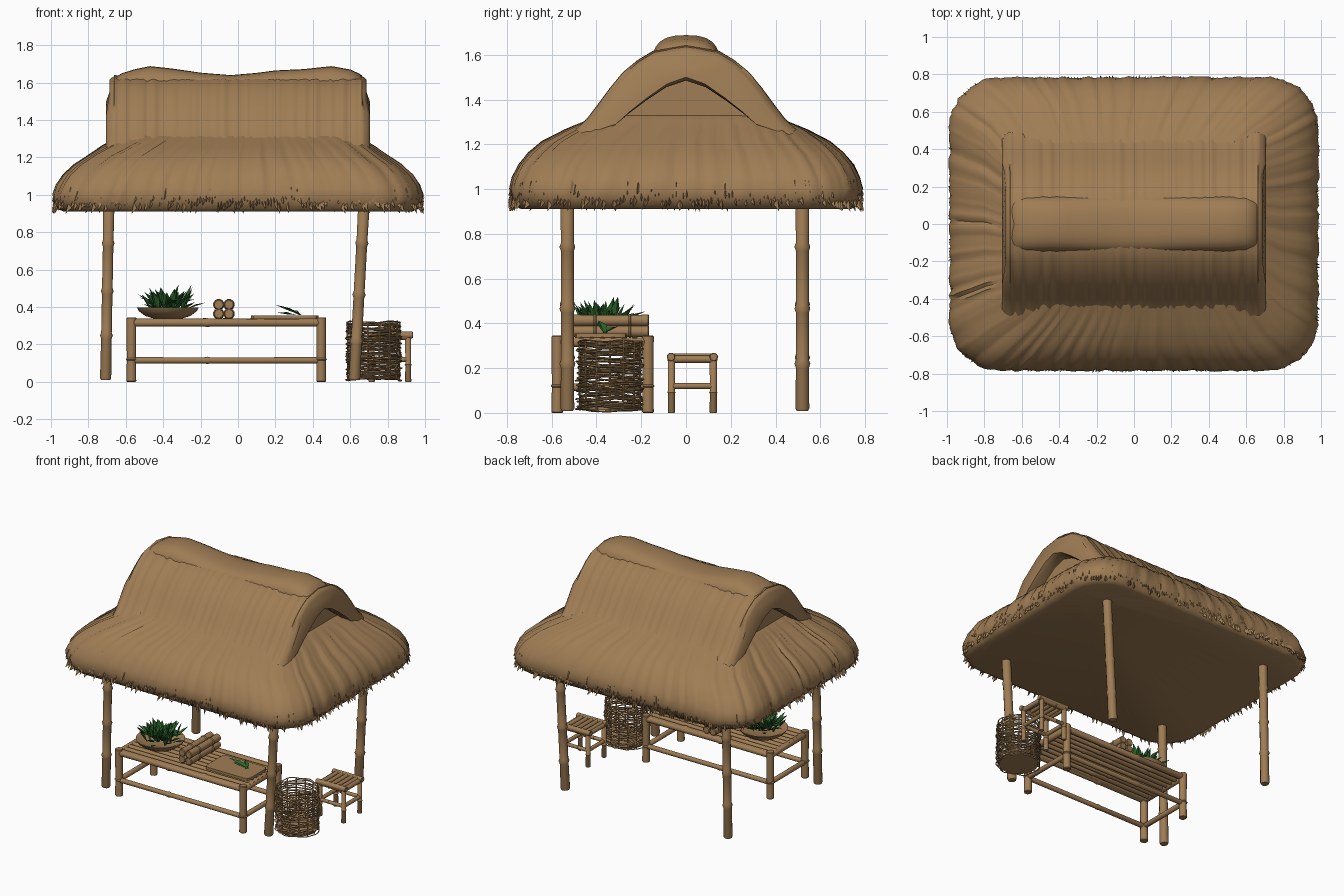
import bpy, bmesh, math, random
from mathutils import Vector

if "Cube" in bpy.data.objects:
    bpy.data.objects.remove(bpy.data.objects["Cube"])
random.seed(4)
R = random.uniform


def material(name, rgb):
    m = bpy.data.materials.new(name)
    m.diffuse_color = (*rgb, 1)
    m.use_nodes = True
    m.node_tree.nodes["Principled BSDF"].inputs["Base Color"].default_value = m.diffuse_color
    return m


TAN = material("straw tan", (0.35, 0.205, 0.09))
GREEN = material("leaf green", (0.025, 0.13, 0.025))


def finish(bm, name, mat, angle=40):
    bmesh.ops.recalc_face_normals(bm, faces=bm.faces)
    me = bpy.data.meshes.new(name)
    bm.to_mesh(me)
    bm.free()
    me.materials.append(mat)
    me.shade_smooth()
    me.set_sharp_from_angle(angle=math.radians(angle))
    ob = bpy.data.objects.new(name, me)
    bpy.context.collection.objects.link(ob)
    return ob


def loft(bm, rings, cyclic=False):
    """Skin a list of closed cross-sections; cap the ends unless cyclic."""
    vs = [[bm.verts.new(p) for p in r] for r in rings]
    n = len(vs[0])
    pairs = list(zip(vs, vs[1:])) + ([(vs[-1], vs[0])] if cyclic else [])
    for a, b in pairs:
        for i in range(n):
            j = (i + 1) % n
            bm.faces.new((a[i], a[j], b[j], b[i]))
    if not cyclic:
        bm.faces.new(vs[0])
        bm.faces.new(vs[-1])


def circle(r, z, cx=0, cy=0, n=28):
    return [(cx + r * math.cos(i * math.tau / n), cy + r * math.sin(i * math.tau / n), z) for i in range(n)]


def rod(bm, p, q, r, nodes=(), n=12):
    """Cane between two points, with swollen joints at the given fractions."""
    p, q = Vector(p), Vector(q)
    d = q - p
    u = d.orthogonal().normalized()
    w = d.normalized().cross(u)
    prof = [(0, .85), (.012, 1)]
    for t in nodes:
        prof += [(t - .018, .94), (t, 1.14), (t + .018, .94)]
    prof += [(.988, 1), (1, .85)]
    loft(bm, [[p + d * t + (u * math.cos(i * math.tau / n) + w * math.sin(i * math.tau / n)) * r * s
               for i in range(n)] for t, s in prof])


def rods(name, items):
    bm = bmesh.new()
    for it in items:
        rod(bm, *it)
    return finish(bm, name, TAN)


def round_rect(hx, hy, r, n):
    """n evenly spaced points (x, y) on a rounded rectangle."""
    a, b, c = 2 * (hx - r), 2 * (hy - r), r * math.pi / 2
    segs = [(b, hx, 0, 0), (c, hx - r, hy - r, 0), (a, 0, hy, 1), (c, r - hx, hy - r, 1),
            (b, -hx, 0, 2), (c, r - hx, r - hy, 2), (a, 0, -hy, 3), (c, hx - r, r - hy, 3)]
    total, out = 2 * (a + b + 2 * c), []
    for i in range(n):
        s = total * i / n
        for k, (length, x, y, q) in enumerate(segs):
            if s <= length or k == 7:
                break
            s -= length
        ang = q * math.pi / 2
        if k % 2:
            ang += s / r
            out.append((x + r * math.cos(ang), y + r * math.sin(ang)))
        else:
            o = s - length / 2
            out.append((x - math.sin(ang) * o, y + math.cos(ang) * o))
    return out


# Lower hipped thatch skirt with rippled strands
N = 280
rip = [R(-1, 1) for _ in range(N)]
skirt = [(.93, .735, .91, .24), (.96, .76, .925, .25), (.98, .775, .96, .26), (.985, .785, 1.0, .27),
         (.968, .772, 1.05, .27), (.93, .745, 1.105, .26), (.87, .70, 1.16, .25), (.795, .64, 1.21, .23),
         (.72, .54, 1.262, .2), (.65, .45, 1.305, .16), (.58, .34, 1.36, .12)]
bm = bmesh.new()
rings = []
for k, (hx, hy, z, r) in enumerate(skirt):
    amp = .006 if 0 < k < 9 else 0
    rings.append([(x * (1 + amp * (rip[i] + R(-.5, .5))), y * (1 + amp * (rip[i] + R(-.5, .5))),
                   z + amp * rip[i] * .8) for i, (x, y) in enumerate(round_rect(hx, hy, r, N))])
loft(bm, rings)
finish(bm, "thatch_skirt", TAN, 60)

# Ragged straw tufts around the eave
bm = bmesh.new()
for x, y in round_rect(.965, .765, .26, 420):
    z = R(.925, 1.01)
    out = Vector((x, y, 0)).normalized()
    side = Vector((-out.y, out.x, 0)) * R(.006, .014)
    c = Vector((x, y, z))
    tip = c + out * R(.015, .032) + Vector((0, 0, -R(.015, .04)))
    tip.z = max(tip.z, .9)
    base = [c - side, c + side, c + Vector((0, 0, .035)) + out * .01]
    v = [bm.verts.new(p) for p in base + [tip]]
    for f in ((0, 1, 2), (0, 1, 3), (1, 2, 3), (2, 0, 3)):
        bm.faces.new([v[i] for i in f])
finish(bm, "eave_tufts", TAN, 30)

# Upper gable thatch: arched slab run along x, rounded at its ends
outer = [(.49, 1.265), (.44, 1.31), (.39, 1.375), (.335, 1.45), (.277, 1.52), (.21, 1.575), (.143, 1.615), (0, 1.64)]
inner = [(.33, 1.275), (.26, 1.335), (.18, 1.395), (.09, 1.455), (0, 1.485)]
arch = outer + [(-y, z) for y, z in outer[-2::-1]] + [(-y, z) for y, z in inner] + inner[-2::-1]
top = len(outer) * 2 - 1
bm = bmesh.new()
rings = []
M = 100
for i in range(M + 1):
    x = -.705 + 1.41 * i / M
    edge = min(i, M - i)
    s = [.05, .025, .008][edge] if edge < 3 else 0
    j = R(-.005, .005)
    rings.append([(x + (0 if z < 1.5 else -math.copysign(.018, x) * (edge < 3)),
                   y * (1 - s) + j * (y > 0) - j * (y < 0),
                   z - (s * .5 if k < top else -s * .3) + (j * .6 if k < top else 0))
                  for k, (y, z) in enumerate(arch)])
loft(bm, rings)
finish(bm, "gable_thatch", TAN, 60)

# Recessed straw wall closing both gable ends
bm = bmesh.new()
loft(bm, [[(x, .4, 1.27), (x, 0, 1.53), (x, -.4, 1.27)] for x in (-.62, .62)])
finish(bm, "gable_wall", TAN)

# Sagging ridge roll
stations = [(-.675, .10, 1.60), (-.665, .13, 1.625), (-.62, .145, 1.65), (-.55, .15, 1.672), (-.47, .15, 1.688),
            (-.35, .15, 1.675), (-.2, .15, 1.653), (-.04, .15, 1.64), (.1, .15, 1.652), (.2, .15, 1.665),
            (.35, .15, 1.672), (.5, .15, 1.688), (.6, .145, 1.67), (.655, .13, 1.645), (.67, .10, 1.60)]
bm = bmesh.new()
rings = []
for x, w, zt in stations:
    h = zt - 1.57
    ring = []
    for k in range(24):
        a = k * math.tau / 24
        cy, sz = math.cos(a), math.sin(a)
        ring.append((x, w * math.copysign(abs(cy) ** .75, cy),
                     1.57 + (h if sz > 0 else .04) * math.copysign(abs(sz) ** .8, sz)))
    rings.append(ring)
loft(bm, rings)
finish(bm, "ridge_roll", TAN, 60)

# Four bamboo posts
for name, y in (("front", -.53), ("back", .52)):
    rods(name + "_left_post", [((-.708, y, .01), (-.69, y, .96), .031, (.25, .5, .77))])
    rods(name + "_right_post", [((.622, y, .01), (.674, y, .96), .032, (.22, .48, .77))])


# Cane furniture frame: legs, top rails, low rails, slats
def cane_frame(name, x0, x1, y0, y1, h, leg, rail, low):
    rods(name + "_legs", [((x, y, 0), (x, y, h), leg, (.35,)) for x in (x0, x1) for y in (y0, y1)])
    items = []
    for z, r in ((h - rail * 1.3, rail), (low, rail * .8)):
        items += [((x0, y, z), (x1, y, z), r, (.4,)) for y in (y0, y1)]
        items += [((x, y0, z), (x, y1, z), r) for x in (x0, x1)]
    rods(name + "_rails", items)


cane_frame("table", -.57, .445, -.575, -.17, .345, .027, .022, .115)
rods("table_slats", [((-.58, -.565 + .048 * i, .32), (.46, -.565 + .048 * i, .32), .02, (R(.2, .8),)) for i in range(9)])
cane_frame("stool", .715, .91, -.065, .122, .262, .017, .017, .12)
rods("stool_slats", [((.73 + .04 * i, -.075, .25), (.73 + .04 * i, .132, .25), .017) for i in range(5)])
rods("stool_end_caps", [((.69, y, .25), (.935, y, .25), .019) for y in (-.067, .124)])

# Bamboo logs stacked on the table
rods("bamboo_logs", [((x, -.51, z), (x, -.165, z), .027, (.3, .75)) for x in (-.103, -.048) for z in (.364, .413)])

# Cutting board
bm = bmesh.new()
loft(bm, [[(x + .25, y - .38, z) for x, y in round_rect(.18, .115, .03, 40)] for z in (.335, .355)])
finish(bm, "cutting_board", TAN)

# Bowl
BX, BY = -.375, -.37
bm = bmesh.new()
loft(bm, [circle(r, z, BX, BY) for r, z in
          ((.07, .337), (.12, .352), (.155, .378), (.166, .398), (.152, .396), (.1, .37))])
finish(bm, "bowl", TAN)


# Folded pointed leaves
def leaf(bm, base, d, length, width):
    d = d.normalized()
    side = d.cross(Vector((0, 0, 1))).normalized() * width
    up = side.cross(d).normalized() * width * .45
    mid, tip = base + d * length * .5, base + d * length
    v = [bm.verts.new(p) for p in (base - side * .3, base + side * .3, mid + side + up, tip,
                                   mid - side + up, mid - up * .3)]
    for i, j in ((0, 1), (1, 2), (2, 3), (3, 4), (4, 0)):
        bm.faces.new((v[i], v[j], v[5]))


bm = bmesh.new()
for i in range(75):
    a, e, rr = i * 2.4, R(.2, 1.3), R(.02, .11)
    base = Vector((BX + rr * math.cos(a), BY + rr * math.sin(a), R(.375, .42)))
    leaf(bm, base, Vector((math.cos(a) * math.cos(e), math.sin(a) * math.cos(e), math.sin(e))), R(.075, .115), R(.014, .022))
finish(bm, "bowl_leaves", GREEN, 20)
bm = bmesh.new()
leaf(bm, Vector((.34, -.36, .357)), Vector((-.14, -.03, .055)), .155, .022)
leaf(bm, Vector((.33, -.37, .358)), Vector((-.06, .07, .03)), .09, .02)
leaf(bm, Vector((.31, -.36, .358)), Vector((-.1, .0, .012)), .1, .02)
finish(bm, "board_leaves", GREEN, 20)

# Loosely woven basket: wobbling hoops, stakes and a base
CX, CY = .725, -.34
bm = bmesh.new()
for k in range(34):
    z0 = .012 + .305 * k / 33 + R(-.003, .003)
    r0, p1, p2, t = .139 + R(-.006, .008), R(0, 6.28), R(0, 6.28), R(.0035, .005)
    ring = []
    for i in range(32):
        a = i * math.tau / 32
        r = r0 + .006 * math.sin(7 * a + (k % 2) * math.pi) + R(-.002, .002)
        z = max(z0 + .006 * math.sin(2 * a + p1) + .003 * math.sin(5 * a + p2), .006)
        ring.append([(CX + (r + dr) * math.cos(a), CY + (r + dr) * math.sin(a), z + dz)
                     for dr, dz in ((t, 0), (0, t), (-t, 0), (0, -t))])
    loft(bm, ring, cyclic=True)
finish(bm, "basket_weave", TAN, 30)
rods("basket_stakes", [((CX + .136 * math.cos(a), CY + .136 * math.sin(a), .01),
                        (CX + .14 * math.cos(a), CY + .14 * math.sin(a), R(.315, .332)), .005, (), 6)
                       for a in [i * math.tau / 14 for i in range(14)]])
bm = bmesh.new()
loft(bm, [circle(.132, z, CX, CY) for z in (.012, .03)])
finish(bm, "basket_base", TAN)
